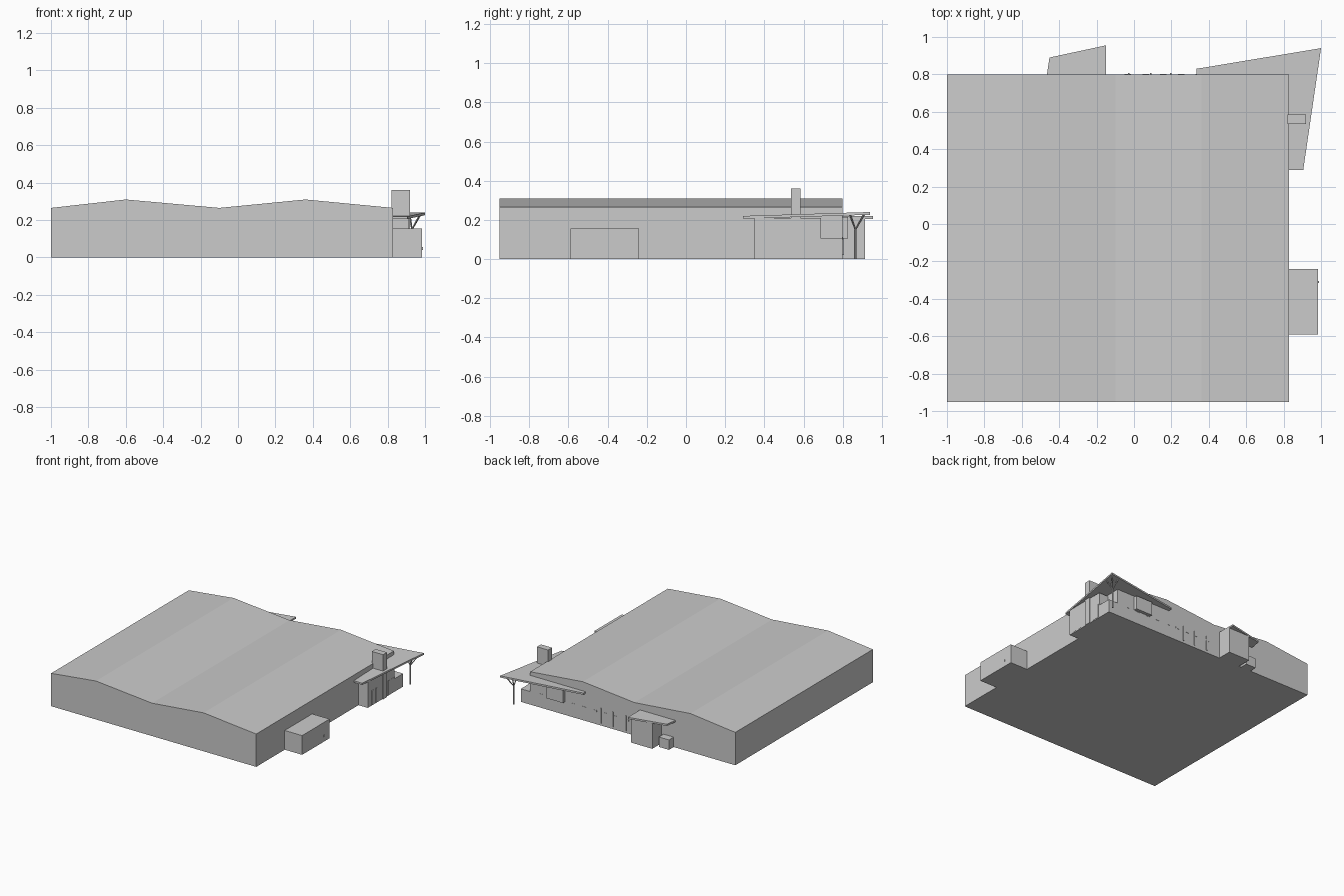
import bpy, bmesh
from mathutils import Vector

if "Cube" in bpy.data.objects:
    bpy.data.objects.remove(bpy.data.objects["Cube"])


def make(name, bm):
    bmesh.ops.recalc_face_normals(bm, faces=bm.faces)
    me = bpy.data.meshes.new(name)
    bm.to_mesh(me)
    bm.free()
    ob = bpy.data.objects.new(name, me)
    bpy.context.collection.objects.link(ob)
    return ob


def prism(name, pts, offset):
    """Extrude a closed planar outline by an offset vector."""
    bm = bmesh.new()
    face = bm.faces.new([bm.verts.new(p) for p in pts])
    ext = bmesh.ops.extrude_face_region(bm, geom=[face], use_keep_orig=True)
    verts = [g for g in ext["geom"] if isinstance(g, bmesh.types.BMVert)]
    bmesh.ops.translate(bm, verts=verts, vec=offset)
    return make(name, bm)


def box(name, x, y, z):
    return prism(name, [(x[0], y[0], z[0]), (x[1], y[0], z[0]),
                        (x[1], y[1], z[0]), (x[0], y[1], z[0])],
                 (0, 0, z[1] - z[0]))


def strut(name, a, b, r):
    a, b = Vector(a), Vector(b)
    d = b - a
    bm = bmesh.new()
    bmesh.ops.create_cone(bm, cap_ends=True, segments=8, radius1=r, radius2=r, depth=d.length)
    ob = make(name, bm)
    ob.location = (a + b) / 2
    ob.rotation_euler = d.to_track_quat("Z", "Y").to_euler()
    return ob


# Main hall with a double-ridged roof
roof = [(0.83, 0.265), (0.36, 0.31), (-0.10, 0.265), (-0.60, 0.31), (-1.0, 0.265)]
prism("main_hall", [(x, -0.953, z) for x, z in [(-1, 0), (0.83, 0)] + roof], (0, 1.753, 0))

# Side annex with a small door handle
box("side_annex", (0.83, 0.985), (-0.59, -0.24), (0, 0.155))
box("annex_handle", (0.985, 0.989), (-0.315, -0.305), (0.04, 0.055))

# Entrance wing: full-height part, then a low wall under the corner window
box("entrance_wing", (0.83, 0.913), (0.35, 0.69), (0, 0.21))
box("low_corner_wall", (0.83, 0.913), (0.69, 0.80), (0, 0.105))
box("chimney_pylon", (0.82, 0.92), (0.535, 0.585), (0, 0.36))
for i, y in enumerate((0.40, 0.45, 0.61, 0.65)):
    box(f"wing_door_{i}", (0.913, 0.915), (y, y + 0.03), (0.005, 0.12))

# Corner canopy, gently rising towards the back
canopy = [(0.335, 0.79), (0.335, 0.83), (1.0, 0.94), (0.905, 0.29), (0.82, 0.29), (0.82, 0.79)]
prism("corner_canopy", [(x, y, 0.206 + 0.031 * (y - 0.29)) for x, y in canopy], (0, 0, 0.014))

# Branching canopy post
top = (0.93, 0.865, 0.15)
strut("canopy_post", (0.93, 0.865, 0), top, 0.006)
for i, (x, y) in enumerate(((0.975, 0.91), (0.97, 0.84), (0.915, 0.905), (0.92, 0.835))):
    strut(f"post_branch_{i}", top, (x, y, 0.226), 0.004)

# Hanging bay window on the back wall
box("bay_window", (0.52, 0.67), (0.80, 0.826), (0.105, 0.215))

# Back porch with skewed canopy and a small step block
box("back_porch", (-0.34, -0.15), (0.80, 0.915), (0, 0.206))
porch = [(-0.467, 0.79), (-0.452, 0.89), (-0.15, 0.955), (-0.15, 0.79)]
prism("porch_canopy", [(x, y, 0.205) for x, y in porch], (0, 0, 0.014))
box("step_block", (-0.45, -0.36), (0.80, 0.86), (0, 0.08))

# Thin fins and rows of small windows along the back wall
for i, x in enumerate((-0.027, 0.09, 0.196)):
    box(f"wall_fin_{i}", (x - 0.004, x + 0.004), (0.80, 0.806), (0.02, 0.14))
for i in range(9):
    x = -0.05 + i * 0.095
    box(f"back_window_{i}", (x, x + 0.035), (0.80, 0.802), (0.10, 0.112))
